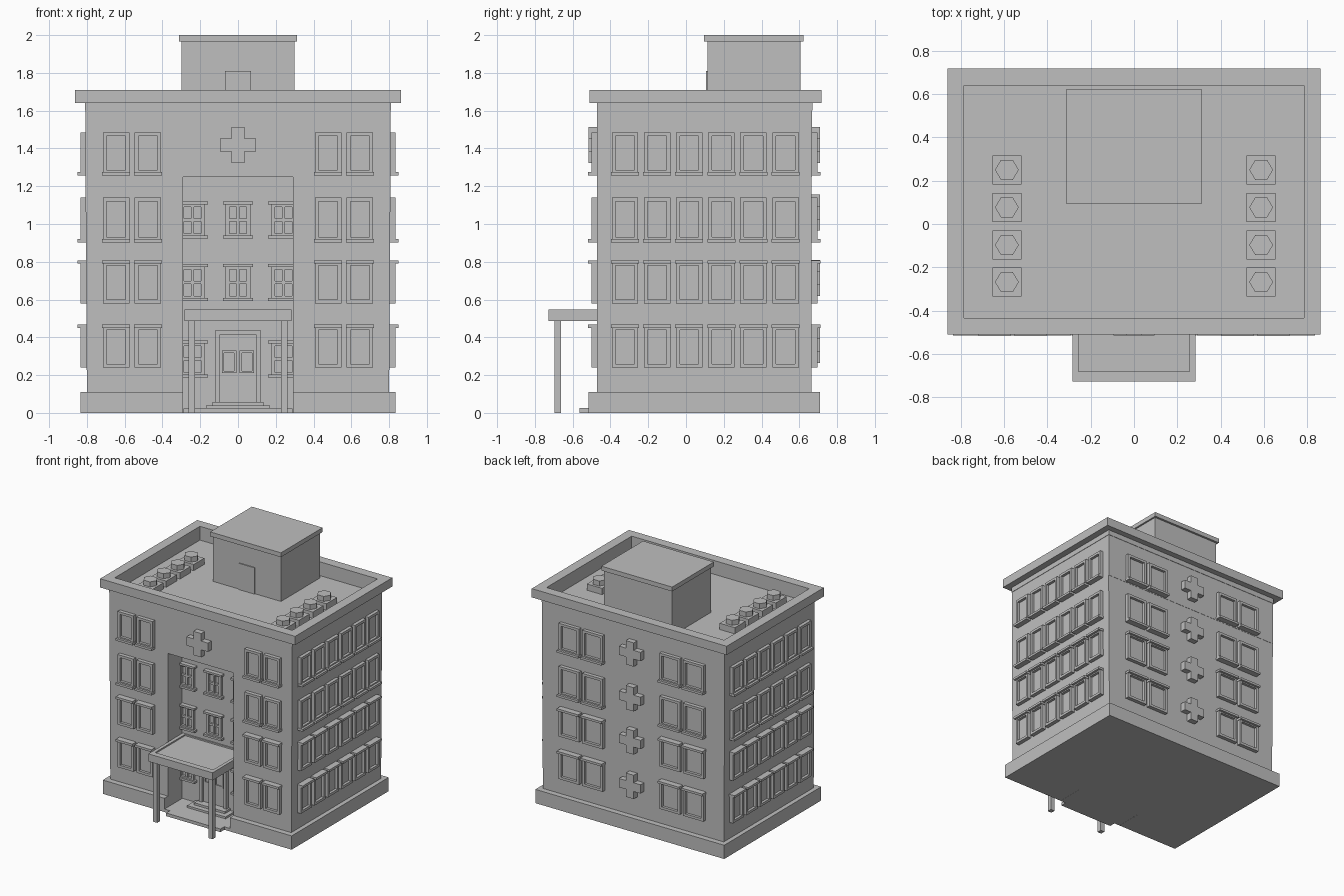
import bpy, bmesh, math
from mathutils import Matrix

if "Cube" in bpy.data.objects:
    bpy.data.objects.remove(bpy.data.objects["Cube"])

MAT = bpy.data.materials.new("light grey")
MAT.diffuse_color = (0.52, 0.52, 0.52, 1)
MAT.use_nodes = True
MAT.node_tree.nodes["Principled BSDF"].inputs["Base Color"].default_value = MAT.diffuse_color
WORLD = Matrix.Identity(4)


def wall(u, w, at):
    """Local frame of a wall: u runs along it, v is up, w points outwards."""
    m = Matrix((u, (0, 0, 1), w)).transposed().to_4x4()
    m.translation = at
    return m


def box(bm, x0, x1, y0, y1, z0, z1, m=WORLD):
    prism(bm, [(x0, y0), (x1, y0), (x1, y1), (x0, y1)], z0, z1, 1, m)


def prism(bm, pts, z0, z1, xscale=1, m=WORLD):
    lo = [bm.verts.new(m @ Matrix.Translation((x, y, z0)).translation) for x, y in pts]
    hi = [bm.verts.new(m @ Matrix.Translation((x * xscale, y, z1)).translation) for x, y in pts]
    bm.faces.new(lo[::-1])
    bm.faces.new(hi)
    n = len(pts)
    for i in range(n):
        j = (i + 1) % n
        bm.faces.new((lo[i], lo[j], hi[j], hi[i]))


def ring(bm, outer, inner, z0, z1, m=WORLD):
    """Rectangular frame between two (x0, x1, y0, y1) rectangles."""
    loops = []
    for (x0, x1, y0, y1), z in ((outer, z0), (outer, z1), (inner, z1), (inner, z0)):
        loops.append([bm.verts.new(m @ Matrix.Translation((x, y, z)).translation)
                      for x, y in ((x0, y0), (x1, y0), (x1, y1), (x0, y1))])
    for k in range(4):
        a, b = loops[k], loops[(k + 1) % 4]
        for i in range(4):
            j = (i + 1) % 4
            bm.faces.new((a[i], a[j], b[j], b[i]))


def finish(name, bm):
    bmesh.ops.recalc_face_normals(bm, faces=bm.faces[:])
    me = bpy.data.meshes.new(name)
    bm.to_mesh(me)
    bm.free()
    me.materials.append(MAT)
    ob = bpy.data.objects.new(name, me)
    bpy.context.collection.objects.link(ob)
    return ob


def u_shape(hx, y0, y1, rx=0.29, ry=-0.29):
    return [(-hx, y0), (-rx, y0), (-rx, ry), (rx, ry), (rx, y0), (hx, y0), (hx, y1), (-hx, y1)]


# plinth and main body with the tall entrance recess
bm = bmesh.new()
prism(bm, u_shape(0.835, -0.515, 0.71), 0, 0.11)
finish("plinth", bm)

bm = bmesh.new()
prism(bm, u_shape(0.80, -0.47, 0.665), 0.11, 1.25)
for v in bm.verts:                       # walls lean out slightly
    if v.co.z > 1 and abs(v.co.x) > 0.5:
        v.co.x *= 1.009
box(bm, -0.807, 0.807, -0.47, 0.667, 1.25, 1.60)
ring(bm, (-0.81, 0.81, -0.47, 0.67), (-0.785, 0.785, -0.435, 0.64), 1.60, 1.64)
finish("main_body", bm)

bm = bmesh.new()
ring(bm, (-0.862, 0.862, -0.51, 0.717), (-0.785, 0.785, -0.435, 0.64), 1.64, 1.71)
finish("roof_parapet", bm)

# rooftop hut
bm = bmesh.new()
box(bm, -0.30, 0.30, 0.115, 0.605, 1.60, 1.965)
finish("roof_hut", bm)
bm = bmesh.new()
box(bm, -0.313, 0.313, 0.095, 0.622, 1.965, 2.0)
finish("roof_hut_cap", bm)
bm = bmesh.new()
box(bm, -0.07, 0.07, 0.107, 0.12, 1.60, 1.81)
finish("roof_hut_door", bm)

# roof vents: square base and hexagonal cap
bm = bmesh.new()
for sx in (-0.587, 0.587):
    for y in (0.25, 0.077, -0.097, -0.268):
        box(bm, sx - 0.067, sx + 0.067, y - 0.067, y + 0.067, 1.60, 1.65)
        prism(bm, [(sx + 0.055 * math.cos(i * math.pi / 3), y + 0.053 * math.sin(i * math.pi / 3))
                   for i in range(6)], 1.65, 1.69)
finish("roof_vents", bm)

# outer windows: raised frame, pane, and a hood (low rows) or sill (high rows)
ROWS = [(0.24, 0.46, True), (0.58, 0.80, True), (0.91, 1.14, False), (1.265, 1.485, False)]
FRONT = wall((1, 0, 0), (0, -1, 0), (0, -0.47, 0))
BACK = wall((-1, 0, 0), (0, 1, 0), (0, 0.665, 0))
RIGHT = wall((0, 1, 0), (1, 0, 0), (0.803, 0, 0))
LEFT = wall((0, -1, 0), (-1, 0, 0), (-0.803, 0, 0))
side = [-0.323 + 0.17 * i for i in range(6)]
WALLS = [("front", FRONT, [-0.645, -0.477, 0.477, 0.645], 0.14),
         ("back", BACK, [-0.55, -0.342, 0.342, 0.55], 0.18),
         ("right", RIGHT, side, 0.14),
         ("left", LEFT, [-y for y in side], 0.14)]
for name, m, centres, w in WALLS:
    frames, panes, ledges = bmesh.new(), bmesh.new(), bmesh.new()
    for z0, z1, hood in ROWS:
        for c in centres:
            a, b = c - w / 2, c + w / 2
            ring(frames, (a, b, z0, z1), (a + 0.02, b - 0.02, z0 + 0.02, z1 - 0.02), -0.01, 0.03, m)
            box(panes, a + 0.01, b - 0.01, z0 + 0.01, z1 - 0.01, -0.01, 0.009, m)
            lz = z1 - 0.01 if hood else z0 - 0.008
            box(ledges, a - 0.004, b + 0.004, lz, lz + 0.018, -0.01, 0.048, m)
    finish(name + "_window_frames", frames)
    finish(name + "_window_panes", panes)
    finish(name + "_window_ledges", ledges)


# plain plus-shaped wall reliefs
def cross(bm, cz, m, r=0.095, t=0.035):
    pts = [(t, r), (t, t), (r, t), (r, -t), (t, -r + r - t), (t, -r),
           (-t, -r), (-t, -t), (-r, -t), (-r, t), (-t, t), (-t, r)]
    prism(bm, [(x, y + cz) for x, y in pts], -0.01, 0.045, 1, m)


bm = bmesh.new()
cross(bm, 1.418, FRONT)
finish("front_cross", bm)
bm = bmesh.new()
for cz in (1.418, 1.06, 0.715, 0.36):
    cross(bm, cz, BACK)
finish("back_crosses", bm)

# small windows on the recess wall
REC = wall((1, 0, 0), (0, -1, 0), (0, -0.29, 0))
bm = bmesh.new()
for cz in (0.285, 0.69, 1.02):
    for c in (-0.24, 0, 0.24):
        if c == 0 and cz < 0.5:
            continue
        ring(bm, (c - 0.065, c + 0.065, cz - 0.09, cz + 0.09),
             (c - 0.045, c + 0.045, cz - 0.07, cz + 0.07), -0.01, 0.02, REC)
        box(bm, c - 0.008, c + 0.008, cz - 0.07, cz + 0.07, -0.01, 0.016, REC)
        box(bm, c - 0.045, c + 0.045, cz - 0.008, cz + 0.008, -0.01, 0.015, REC)
        for z in (cz - 0.098, cz + 0.082):
            box(bm, c - 0.08, c + 0.08, z, z + 0.016, -0.01, 0.035, REC)
finish("recess_windows", bm)

# entrance door, floor and step
bm = bmesh.new()
ring(bm, (-0.12, 0.12, 0.02, 0.44), (-0.095, 0.095, 0.03, 0.415), -0.01, 0.03, REC)
box(bm, -0.1, 0.1, 0.025, 0.42, -0.01, 0.012, REC)
for c in (-0.047, 0.047):
    ring(bm, (c - 0.038, c + 0.038, 0.21, 0.33), (c - 0.026, c + 0.026, 0.222, 0.318), 0, 0.02, REC)
finish("entrance_door", bm)
bm = bmesh.new()
box(bm, -0.289, 0.289, -0.515, -0.285, 0, 0.024)
box(bm, -0.24, 0.24, -0.565, -0.50, 0, 0.025)
finish("entrance_floor", bm)
bm = bmesh.new()
box(bm, -0.17, 0.17, -0.40, -0.285, 0.02, 0.04)
box(bm, -0.135, 0.135, -0.36, -0.285, 0.03, 0.057)
finish("entrance_steps", bm)

# canopy with shallow rim on two posts
bm = bmesh.new()
box(bm, -0.284, 0.284, -0.727, -0.29, 0.487, 0.537)
ring(bm, (-0.284, 0.284, -0.727, -0.29), (-0.257, 0.257, -0.68, -0.30), 0.537, 0.548)
finish("entrance_canopy", bm)
bm = bmesh.new()
for c in (-0.245, 0.245):
    box(bm, c - 0.018, c + 0.018, -0.697, -0.661, 0, 0.49)
finish("canopy_posts", bm)
